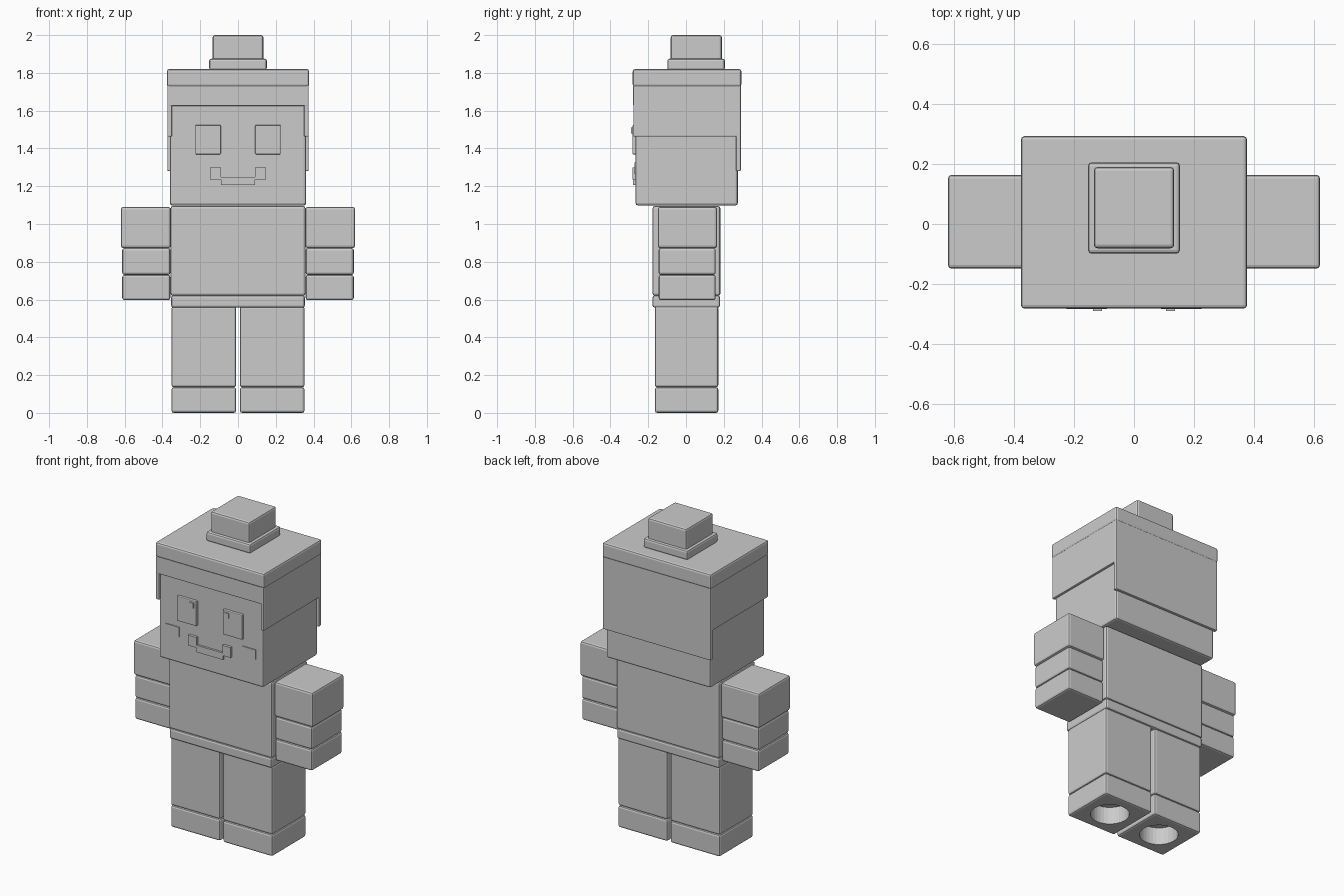
import bpy
import bmesh
from mathutils import Vector

cube = bpy.data.objects.get("Cube")
if cube:
    bpy.data.objects.remove(cube, do_unlink=True)

grey = bpy.data.materials.new("plain_grey")
grey.use_nodes = True
COLOUR = (0.6, 0.6, 0.6, 1)
grey.diffuse_color = COLOUR
grey.node_tree.nodes["Principled BSDF"].inputs["Base Color"].default_value = COLOUR


def make_object(name, bm):
    mesh = bpy.data.meshes.new(name)
    bm.to_mesh(mesh)
    bm.free()
    mesh.materials.append(grey)
    obj = bpy.data.objects.new(name, mesh)
    bpy.context.collection.objects.link(obj)
    return obj


def block(name, x, y, z, bevel=0.012):
    """Box spanning the given (low, high) ranges, with softened edges."""
    low, high = (Vector(c) for c in zip(x, y, z))
    bm = bmesh.new()
    bmesh.ops.create_cube(bm, size=1)
    bmesh.ops.scale(bm, vec=high - low, verts=bm.verts)
    bmesh.ops.translate(bm, vec=(low + high) / 2, verts=bm.verts)
    if bevel:
        bmesh.ops.bevel(bm, geom=bm.edges[:], offset=bevel, segments=2,
                        profile=0.5, affect='EDGES')
    return make_object(name, bm)


def centred(name, half, y, z, bevel=0.012):
    return block(name, (-half, half), y, z, bevel)


def pair(name, x, y, z, bevel=0.012):
    """Matching blocks on the left (+x) and right (-x)."""
    return [block("left_" + name, x, y, z, bevel),
            block("right_" + name, (-x[1], -x[0]), y, z, bevel)]


def drill(obj, centre, radius, depth):
    """Cut a round socket upward into the underside."""
    bm = bmesh.new()
    bmesh.ops.create_cone(bm, cap_ends=True, segments=32, radius1=radius,
                          radius2=radius, depth=2 * depth)
    bmesh.ops.translate(bm, vec=centre, verts=bm.verts)
    cutter = make_object("socket_cutter", bm)
    mod = obj.modifiers.new("socket", 'BOOLEAN')
    mod.operation = 'DIFFERENCE'
    mod.solver = 'EXACT'
    mod.object = cutter
    bpy.context.view_layer.objects.active = obj
    bpy.ops.object.modifier_apply(modifier=mod.name)
    bpy.data.objects.remove(cutter, do_unlink=True)


# Legs and feet, with a peg socket under each foot
LEG_X, LEG_Y = (0.01, 0.352), (-0.165, 0.171)
pair("leg", LEG_X, LEG_Y, (0.136, 0.565))
for foot in pair("foot", LEG_X, LEG_Y, (0, 0.136)):
    side = 1 if foot.name.startswith("left") else -1
    drill(foot, (side * sum(LEG_X) / 2, sum(LEG_Y) / 2, 0), 0.11, 0.108)

# Body
centred("belt", 0.354, (-0.177, 0.18), (0.557, 0.622))
centred("torso", 0.357, (-0.177, 0.182), (0.62, 1.095))

# Arms
pair("sleeve", (0.356, 0.62), (-0.149, 0.164), (0.873, 1.09))
pair("forearm", (0.358, 0.613), (-0.145, 0.157), (0.731, 0.873))
pair("hand", (0.358, 0.613), (-0.145, 0.157), (0.597, 0.731))

# Head and hair
centred("head", 0.36, (-0.267, 0.274), (1.098, 1.75))
centred("hair_top", 0.377, (-0.282, 0.293), (1.727, 1.82))
centred("hair_fringe", 0.373, (-0.28, -0.25), (1.625, 1.735), 0.006)
centred("hair_back", 0.374, (0.265, 0.29), (1.28, 1.735), 0.006)
pair("hair_side", (0.35, 0.374), (-0.279, 0.285), (1.462, 1.735), 0.006)

# Top knot
centred("bun_base", 0.153, (-0.099, 0.206), (1.815, 1.875))
centred("bun", 0.134, (-0.081, 0.19), (1.86, 2.0))

# Face
pair("eye", (0.091, 0.226), (-0.284, -0.26), (1.369, 1.524), 0.005)
pair("eye_glint", (0.107, 0.137), (-0.29, -0.28), (1.48, 1.512), 0)
pair("cheek", (0.218, 0.311), (-0.273, -0.26), (1.265, 1.325), 0)
pair("mouth_corner", (0.09, 0.147), (-0.284, -0.26), (1.236, 1.3), 0)
centred("mouth", 0.091, (-0.28, -0.26), (1.207, 1.25), 0)
